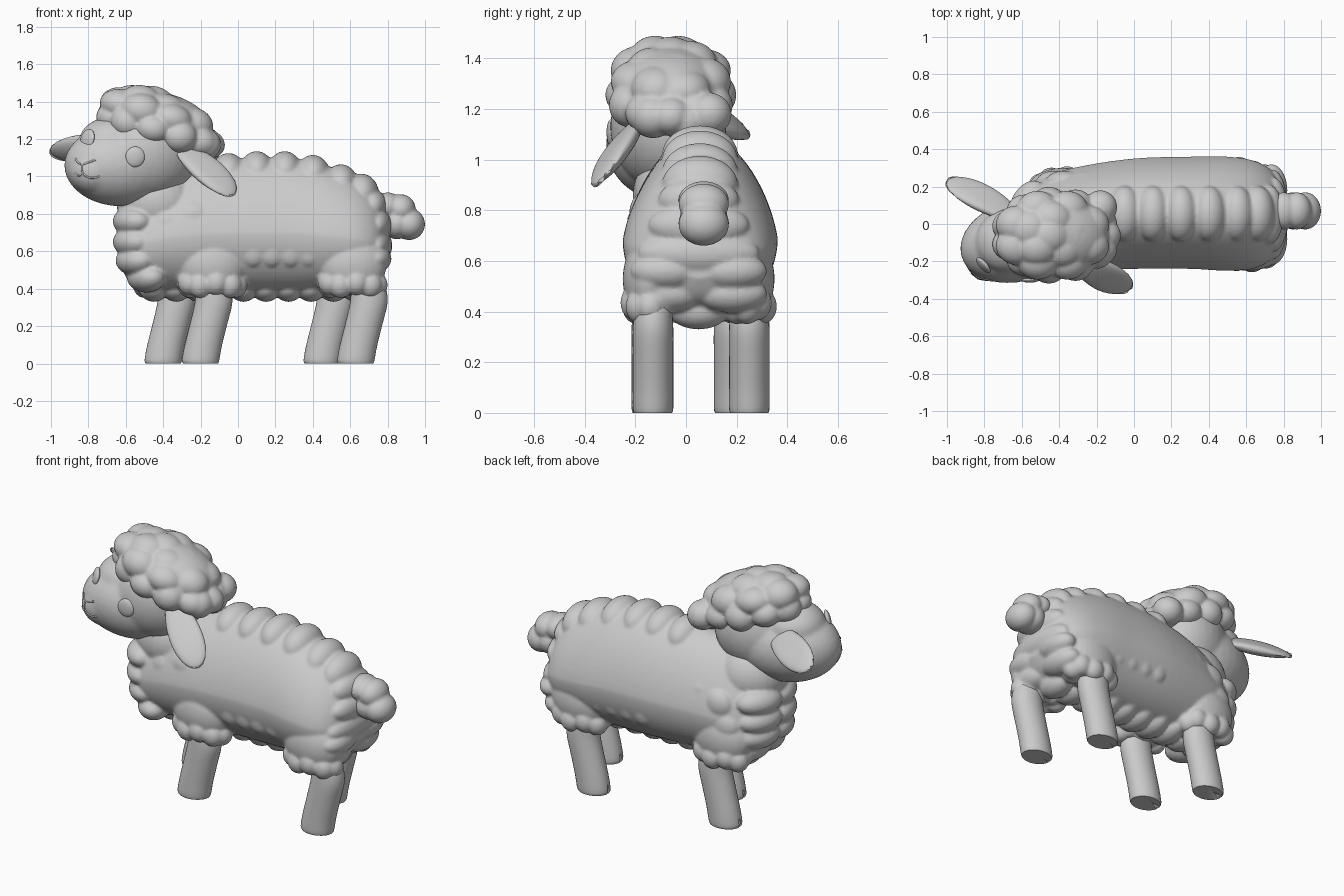
import bpy, bmesh
from math import sin, cos, pi, tau, radians
from mathutils import Vector, Matrix

cube = bpy.data.objects.get("Cube")
if cube:
    bpy.data.objects.remove(cube)

GREY = (0.6, 0.6, 0.6, 1)
mat = bpy.data.materials.new("plain_grey")
mat.use_nodes = True
mat.diffuse_color = GREY
mat.node_tree.nodes["Principled BSDF"].inputs["Base Color"].default_value = GREY


def finish(bm, name, voxel=0, soften=0):
    """Turn a bmesh into a smooth object, optionally fused into one skin."""
    bmesh.ops.recalc_face_normals(bm, faces=bm.faces)
    for f in bm.faces:
        f.smooth = True
    me = bpy.data.meshes.new(name)
    bm.to_mesh(me)
    bm.free()
    me.materials.append(mat)
    ob = bpy.data.objects.new(name, me)
    bpy.context.collection.objects.link(ob)
    if voxel:
        m = ob.modifiers.new("fuse", 'REMESH')
        m.mode, m.voxel_size, m.use_smooth_shade = 'VOXEL', voxel, True
    if soften:
        m = ob.modifiers.new("soften", 'SMOOTH')
        m.factor, m.iterations = 0.5, soften
    return ob


def blob(bm, centre, radii, rot=Matrix()):
    m = Matrix.Translation(centre) @ rot.to_4x4() @ Matrix.Diagonal((*radii, 1))
    bmesh.ops.create_uvsphere(bm, u_segments=32, v_segments=20, radius=1, matrix=m)


def loft(bm, rings):
    rows = [[bm.verts.new(p) for p in ring] for ring in rings]
    n = len(rows[0])
    for a, b in zip(rows, rows[1:]):
        for i in range(n):
            j = (i + 1) % n
            bm.faces.new((a[i], a[j], b[j], b[i]))
    bm.faces.new(rows[0])
    bm.faces.new(rows[-1])


def smooth_rows(rows, steps):
    """Resample rows of numbers along a smooth curve through them."""
    vs = [Vector(r) for r in rows]
    out = []
    for i in range(len(vs) - 1):
        a, b, c, d = vs[max(i - 1, 0)], vs[i], vs[i + 1], vs[min(i + 2, len(vs) - 1)]
        for k in range(steps):
            t = k / steps
            out.append(b + (c - a) * (t / 2) + (a * 2 - b * 5 + c * 4 - d) * (t * t / 2)
                       + (b * 3 - a - c * 3 + d) * (t ** 3 / 2))
    return out + [vs[-1]]


def turn(z, y=0):
    return Matrix.Rotation(radians(z), 3, 'Z') @ Matrix.Rotation(radians(y), 3, 'Y')


def frame(axis, normal):
    """Rotation with local x along axis and local z near normal."""
    x = Vector(axis).normalized()
    y = Vector(normal).cross(x).normalized()
    return Matrix((x, y, x.cross(y))).transposed()


# Body fleece: egg-shaped sections (x, centre y, half width, bottom, top)
sections = [(-.63, .0, .06, .54, .72), (-.59, .0, .16, .45, .84), (-.5, .01, .235, .40, .95),
            (-.3, .03, .275, .38, 1.05), (0, .055, .295, .37, 1.095), (.3, .06, .3, .37, 1.095),
            (.5, .055, .305, .38, 1.05), (.65, .05, .285, .40, .98), (.75, .05, .22, .45, .89),
            (.8, .05, .1, .53, .77)]
body = bmesh.new()
rings = []
for x, yc, w, lo, hi in smooth_rows(sections, 5):
    mid = lo + (hi - lo) * .45
    ring = []
    for i in range(64):
        a = tau * i / 64
        c = cos(a)
        ring.append((x, yc + w * sin(a) * (1 - .2 * max(0, c)),
                     mid + c * (hi - mid if c > 0 else mid - lo)))
    rings.append(ring)
loft(body, rings)
blob(body, (-.43, -.01, .86), (.22, .2, .2))

# Low overlapping rolls along the spine and down the rump
for x, z in [(-.05, 1.01), (.1, 1.02), (.25, 1.02), (.4, 1.0), (.55, .95), (.66, .9)]:
    blob(body, (x, .055, z), (.095, .15, .115))
for x, z, w in [(.72, .84, .16), (.745, .74, .2), (.745, .63, .24)]:
    blob(body, (x, .05, z), (.08, w, .09))
for side in (-1, 1):
    for x, z in [(.735, .56), (.7, .47)]:
        blob(body, (x, .05 + side * .13, z), (.085, .14, .075))
    # Chest rolls
    for x, z in [(-.565, .76), (-.565, .65), (-.55, .55), (-.49, .46)]:
        blob(body, (x, side * .1, z), (.095, .14, .08), turn(side * -25))
    # Shoulder tufts and scalloped lower edge of the flank
    for x, z in [(-.24, .78), (-.37, .74), (-.28, .64), (-.42, .62)]:
        blob(body, (x, .03 + side * .2, z), (.1, .055, .09))
    for i in range(4):
        blob(body, (.08 + i * .1, .057 + side * .24, .6), (.075, .045, .085))
# Belly scallops
for i in range(10):
    blob(body, (-.45 + i * .12, .05, .405), (.08, .12, .075))
# Woolly sleeves above each leg: sleeve centre, then foot centre
legs = {"front_right_leg": (-.14, -.14, -.2, -.135), "front_left_leg": (-.38, .19, -.4, .19),
        "hind_right_leg": (.61, -.14, .63, -.13), "hind_left_leg": (.54, .24, .45, .25)}
for sx, sy, *_ in legs.values():
    blob(body, (sx, sy, .53), (.185, .11, .165))
    for i in range(9):
        a = tau * i / 9
        blob(body, (sx + .125 * cos(a), sy + .06 * sin(a), .42 + .015 * (i % 2)), (.065, .06, .07))
finish(body, "body_fleece", .01, 2)

# Tail
tail = bmesh.new()
for x, z, r in [(.8, .84, .075), (.87, .825, .08), (.85, .75, .085), (.915, .745, .085)]:
    blob(tail, (x, .07, z), (r, .1, r))
finish(tail, "tail", .01, 2)

# Legs with a split at the toe
for name, (sx, sy, fx, fy) in legs.items():
    bm = bmesh.new()
    rings = []
    for x, z, r in smooth_rows([(0, 0, .094), (0, .02, .1), (.015, .1, .1), (.045, .22, .1),
                                (.07, .33, .1), (.065, .42, .09), (.05, .46, .06)], 3):
        rings.append([(fx + x + r * cos(tau * i / 32), fy + r * .8 * sin(tau * i / 32), z)
                      for i in range(32)])
    loft(bm, rings)
    leg = finish(bm, name)
    bm = bmesh.new()
    blob(bm, (fx - .1, fy, 0), (.025, .008, .055))
    slit = finish(bm, name + "_toe_cutter")
    slit.hide_render = True
    slit.hide_set(True)
    cut = leg.modifiers.new("toe_split", 'BOOLEAN')
    cut.operation, cut.object = 'DIFFERENCE', slit
    with bpy.context.temp_override(object=leg, active_object=leg, selected_objects=[leg],
                                   selected_editable_objects=[leg]):
        bpy.ops.object.shade_smooth_by_angle(angle=radians(40))

# Head: face, skull, brow and muzzle fused into one skin
head = bmesh.new()
blob(head, (-.62, -.09, 1.06), (.315, .218, .22), turn(15))
blob(head, (-.47, -.07, 1.13), (.27, .22, .26), turn(25))
blob(head, (-.67, -.09, 1.19), (.18, .17, .13), turn(20))
blob(head, (-.76, -.165, 1.03), (.15, .14, .13), turn(35))
head_ob = finish(head, "head", .012, 8)
bpy.context.view_layer.update()
head_eval = head_ob.evaluated_get(bpy.context.evaluated_depsgraph_get())


def on_face(x, z):
    """Point and normal on the right-hand side of the face."""
    _, p, n, _ = head_eval.ray_cast(Vector((x, -1, z)), Vector((0, 1, 0)))
    return p, n


# Eyes
for name, x, z in [("right_eye", -.55, 1.105), ("left_eye", -.805, 1.2)]:
    p, n = on_face(x, z)
    bm = bmesh.new()
    blob(bm, p, (.055, .052, .018), frame((.3, 0, 1), n))
    finish(bm, name)

# Nose and mouth lines
lines = {"nose_line": [(-.87, 1.095), (-.855, 1.075), (-.834, 1.065), (-.8, 1.075), (-.76, 1.09)],
         "lip_line": [(-.834, 1.065), (-.835, 1.04), (-.83, 1.015)],
         "mouth_line": [(-.87, 1.015), (-.85, 1.005), (-.83, 1.015), (-.81, 1.0), (-.78, .992), (-.74, 1.0)]}
for name, pts in lines.items():
    cu = bpy.data.curves.new(name, 'CURVE')
    cu.dimensions, cu.bevel_depth, cu.bevel_resolution = '3D', .005, 2
    sp = cu.splines.new('BEZIER')
    sp.bezier_points.add(len(pts) - 1)
    for bp, (x, z) in zip(sp.bezier_points, pts):
        bp.co = on_face(x, z)[0]
        bp.handle_left_type = bp.handle_right_type = 'AUTO'
    cu.materials.append(mat)
    bpy.context.collection.objects.link(bpy.data.objects.new(name, cu))

# Ears: flat leaf shapes from root to tip, with a cupped face
for name, root, tip, normal in [("right_ear", (-.33, -.18, 1.18), (-.02, -.36, .91), (.2, -.7, .7)),
                                ("left_ear", (-.6, .03, 1.18), (-1, .24, 1.13), (.33, .6, .73))]:
    root, tip = Vector(root), Vector(tip)
    bm = bmesh.new()
    blob(bm, (0, 0, 0), (1, 1, 1), Matrix.Rotation(pi / 2, 3, 'Y'))
    half, rot = (tip - root).length / 2, frame(tip - root, normal)
    for v in bm.verts:
        x, y, z = v.co
        v.co = (root + tip) / 2 + rot @ Vector((x * half, y * .092 * (1 + .15 * x),
                                                z * .046 - .02 * (1 - y * y) * (z > 0)))
    finish(bm, name)

# Woolly cap of broad flat curls, tilted up towards the brow
cap = bmesh.new()
CX, CY = -.42, -.06
blob(cap, (CX, CY, 1.28), (.29, .22, .17), turn(0, 12))
for count, rx, ry, z, r, h, shift in [(11, .255, .175, 1.245, .095, .085, 0),
                                      (8, .205, .145, 1.33, .115, .09, .5),
                                      (5, .11, .08, 1.38, .115, .085, .2), (1, 0, 0, 1.41, .11, .08, 0)]:
    for i in range(count):
        a = tau * (i + shift) / count
        dx = rx * cos(a)
        blob(cap, (CX + dx - (z - 1.25) * .2, CY + ry * sin(a), z - .28 * dx),
             (r, r * .9, h * (.92 + .12 * (i % 2))), turn(0, 12))
# Extra tufts at the nape
for y, z in [(-.13, 1.17), (0, 1.15), (.09, 1.18)]:
    blob(cap, (-.18, y, z), (.09, .09, .085))
finish(cap, "head_wool", .01, 2)
